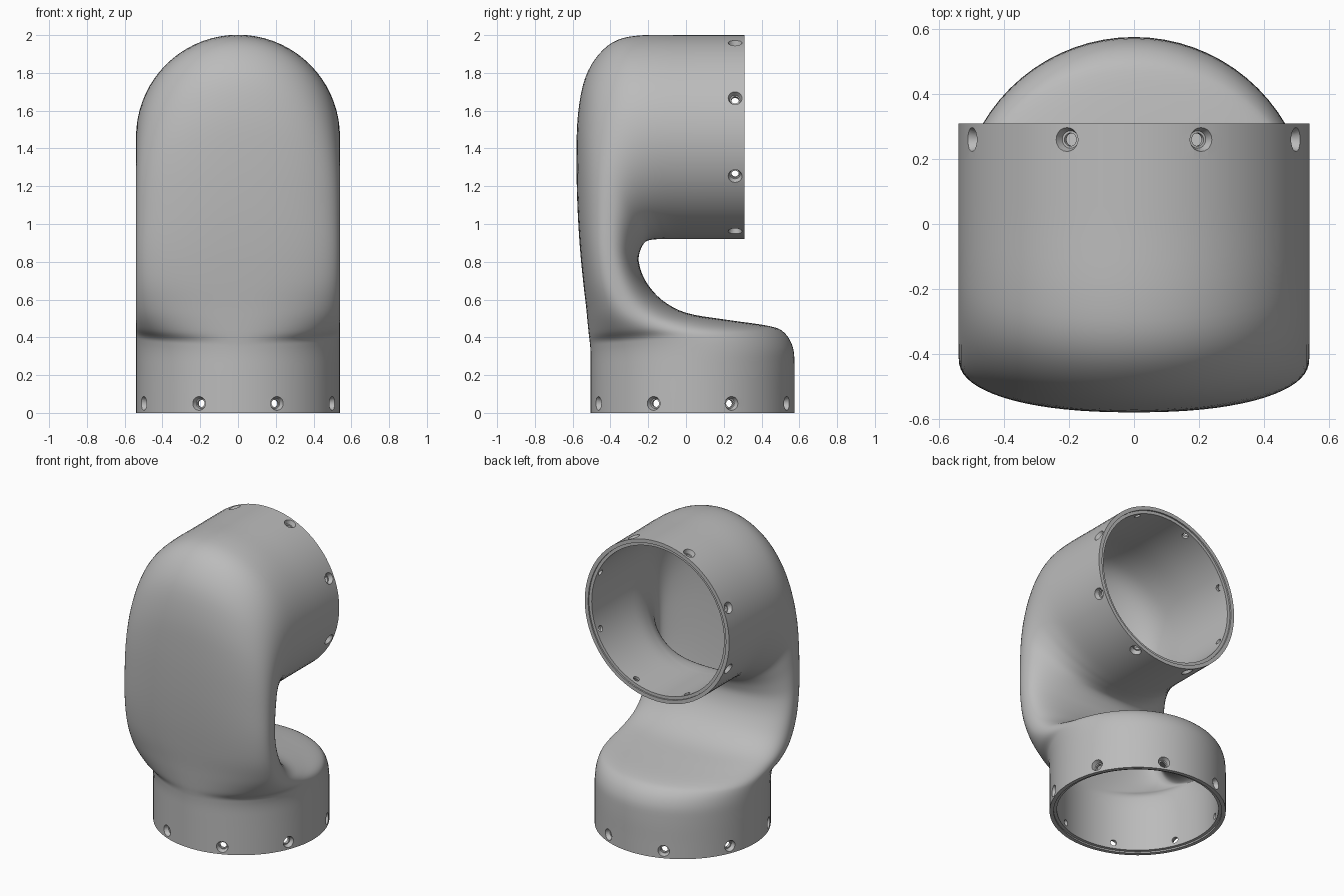
import bpy, bmesh
from math import sin, cos, pi, copysign
from mathutils import Vector, Matrix

cube = bpy.data.objects.get("Cube")
if cube:
    bpy.data.objects.remove(cube, do_unlink=True)

RADIUS = 0.54
SIDES = 72


def loft(bm, rings, caps=False):
    """Skin a list of equally sized point rings with quads."""
    rows = [[bm.verts.new(p) for p in ring] for ring in rings]
    n = len(rows[0])
    for a, b in zip(rows, rows[1:]):
        for i in range(n):
            j = (i + 1) % n
            bm.faces.new((a[i], a[j], b[j], b[i]))
    if caps:
        bm.faces.new(rows[0][::-1])
        bm.faces.new(rows[-1])


def make_object(name, bm):
    mesh = bpy.data.meshes.new(name)
    bm.to_mesh(mesh)
    bm.free()
    obj = bpy.data.objects.new(name, mesh)
    bpy.context.collection.objects.link(obj)
    return obj


def spline(p, q, r, s, t):
    """Catmull-Rom step between q and r."""
    return 0.5 * (2 * q + (r - p) * t + (2 * p - 5 * q + 4 * r - s) * t * t
                  + (3 * q - p - 3 * r + s) * t ** 3)


def section(key):
    """Rounded cross-section spanning the front and back silhouette points."""
    front, back, power = Vector((0, *key[0:2])), Vector((0, *key[2:4])), key[4]
    mid, half = (front + back) / 2, (back - front) / 2
    points = []
    for i in range(SIDES):
        c, s = cos(2 * pi * i / SIDES), sin(2 * pi * i / SIDES)
        x = RADIUS * copysign(abs(c) ** (2 / power), c)
        points.append(mid + half * copysign(abs(s) ** (2 / power), s) + Vector((x, 0, 0)))
    return points


# Sections along the elbow: front y, z, back y, z, squareness
KEYS = [
    (-.505, 0, .575, 0, 2), (-.505, .1, .575, .1, 2), (-.505, .22, .575, .25, 2),
    (-.505, .3, .565, .35, 2), (-.507, .35, .52, .425, 2), (-.51, .38, .44, .46, 2),
    (-.515, .42, .2, .495, 2.1), (-.522, .49, 0, .53, 2.2), (-.53, .57, -.13, .6, 2.3),
    (-.545, .7, -.215, .7, 2.5), (-.562, .88, -.25, .8, 2.5), (-.575, 1.1, -.24, .865, 2.4),
    (-.58, 1.35, -.215, .905, 2.3), (-.572, 1.58, -.18, .917, 2.1), (-.535, 1.77, -.13, .92, 2),
    (-.46, 1.9, -.09, .92, 2), (-.36, 1.975, -.05, .92, 2), (-.22, 2, 0, .92, 2),
    (0, 2, .1, .92, 2), (.2, 2, .2, .92, 2), (.31, 2, .31, .92, 2),
]
STEPS = 4
keys = [Vector(k) for k in KEYS]
path = []
for i in range(len(keys) - 1):
    p, q, r = keys[max(i - 1, 0)], keys[i], keys[i + 1]
    s = keys[min(i + 2, len(keys) - 1)]
    path += [spline(p, q, r, s, t / STEPS) for t in range(STEPS)]
path.append(keys[-1])

# Hollow elbow housing
bm = bmesh.new()
loft(bm, [section(k) for k in path])
housing = make_object("elbow_housing", bm)
wall = housing.modifiers.new("wall", 'SOLIDIFY')
wall.thickness = 0.045
wall.offset = -1


def opening_cutter(name, matrix):
    """Rim recess and eight countersunk screw holes, local z pointing inward."""
    bm = bmesh.new()

    def disc(r, z, n):
        return [Vector((r * cos(2 * pi * i / n), r * sin(2 * pi * i / n), z)) for i in range(n)]

    loft(bm, [disc(0.515, -0.03, SIDES), disc(0.515, 0.01, SIDES)], caps=True)
    profile = [(0.44, 0.02), (0.512, 0.02), (0.512, 0.027), (0.54, 0.037), (0.57, 0.037)]
    for k in range(8):
        turn = Matrix.Rotation((k + 0.5) * pi / 4, 4, 'Z')
        place = turn @ Matrix.Translation((0, 0, 0.05)) @ Matrix.Rotation(pi / 2, 4, 'Y')
        loft(bm, [[place @ p for p in disc(r, d, 20)] for d, r in profile], caps=True)
    bm.transform(matrix)
    cutter = make_object(name, bm)
    cutter.hide_render = True
    return cutter


cutters = [
    opening_cutter("lower_cutter", Matrix.Translation((0, 0.035, 0))),
    opening_cutter("upper_cutter", Matrix.Translation((0, 0.31, 1.46)) @ Matrix.Rotation(pi / 2, 4, 'X')),
]
for cutter in cutters:
    cut = housing.modifiers.new(cutter.name, 'BOOLEAN')
    cut.operation = 'DIFFERENCE'
    cut.solver = 'EXACT'
    cut.object = cutter

# Bake the cuts, then shade smooth with crisp rims
bpy.ops.object.select_all(action='DESELECT')
housing.select_set(True)
bpy.context.view_layer.objects.active = housing
for name in [m.name for m in housing.modifiers]:
    bpy.ops.object.modifier_apply(modifier=name)
for cutter in cutters:
    bpy.data.objects.remove(cutter, do_unlink=True)
bpy.ops.object.shade_smooth_by_angle(angle=pi / 6)

# Grey metal
grey = bpy.data.materials.new("grey_metal")
grey.use_nodes = True
color = (0.5, 0.5, 0.5, 1)
grey.diffuse_color = color
grey.node_tree.nodes["Principled BSDF"].inputs["Base Color"].default_value = color
housing.data.materials.clear()
housing.data.materials.append(grey)
